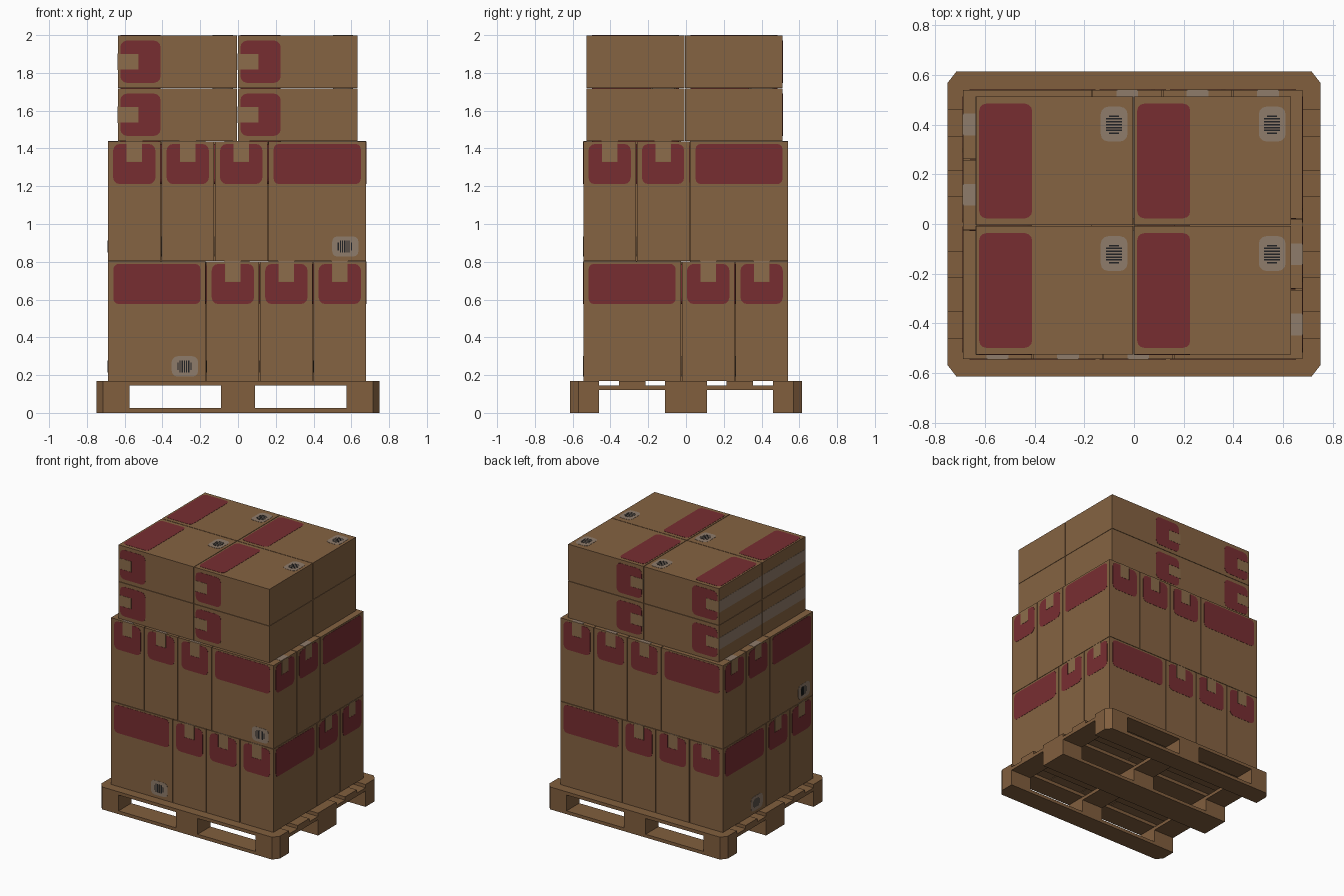
import bpy, bmesh, math
from mathutils import Vector, Matrix

if "Cube" in bpy.data.objects:
    bpy.data.objects.remove(bpy.data.objects["Cube"])


def material(name, rgb):
    m = bpy.data.materials.new(name)
    m.diffuse_color = (*rgb, 1)
    m.use_nodes = True
    m.node_tree.nodes["Principled BSDF"].inputs["Base Color"].default_value = m.diffuse_color
    return m


CARD, RED, TAPE, FLAP, INK = range(5)
mats = [material("cardboard", (0.235, 0.125, 0.054)),
        material("red print", (0.187, 0.027, 0.031)),
        material("grey tape", (0.275, 0.200, 0.145)),
        material("tan tape", (0.262, 0.152, 0.070)),
        material("dark ink", (0.015, 0.016, 0.018))]
wood = material("pallet wood", (0.220, 0.113, 0.048))

W, D, H = 0.517, 0.278, 0.632      # carton width, depth, height
PITCH = 0.283                      # spacing of narrow cartons
X, Y, Z = Vector((1, 0, 0)), Vector((0, 1, 0)), Vector((0, 0, 1))


def prism(bm, bottom, offset, mat=0):
    """Closed prism from a counter-clockwise outline pushed along offset."""
    low = [bm.verts.new(p) for p in bottom]
    high = [bm.verts.new(p + offset) for p in bottom]
    n = len(low)
    faces = [bm.faces.new(high), bm.faces.new(low[::-1])]
    for i in range(n):
        j = (i + 1) % n
        faces.append(bm.faces.new((low[i], low[j], high[j], high[i])))
    for f in faces:
        f.material_index = mat


def rounded(u0, u1, v0, v1, r, seg=3):
    """Rounded rectangle outline, starting at the upper right corner."""
    pts = []
    for k, (cu, cv) in enumerate(((u1 - r, v1 - r), (u0 + r, v1 - r),
                                  (u0 + r, v0 + r), (u1 - r, v0 + r))):
        for s in range(seg + 1):
            a = math.pi / 2 * (k + s / seg)
            pts.append((cu + r * math.cos(a), cv + r * math.sin(a)))
    return pts


def rect(u0, u1, v0, v1):
    return [(u0, v0), (u1, v0), (u1, v1), (u0, v1)]


def finish(bm, name):
    me = bpy.data.meshes.new(name)
    bm.to_mesh(me)
    bm.free()
    return me


def place(name, me, matrix=Matrix()):
    ob = bpy.data.objects.new(name, me)
    ob.matrix_world = matrix
    bpy.context.collection.objects.link(ob)


# ---- carton mesh, centred on its own middle ----
def make_carton():
    bm = bmesh.new()
    prism(bm, [Vector((x, y, -H / 2)) for x, y in rect(-W / 2, W / 2, -D / 2, D / 2)],
          Z * H, CARD)

    def plate(pts, u, v, n, dist, mat, thick=0.0015):
        prism(bm, [u * a + v * b + n * dist for a, b in pts], n * thick, mat)

    top, low = H / 2 - 0.013, H / 2 - 0.226
    # red print on the two wide faces
    for s in (1, -1):
        plate(rounded(-W / 2 + 0.028, W / 2 - 0.028, low, top, 0.028),
              X * s, Z, -Y * s, D / 2, RED)
    # notched red print and tape end on the two narrow faces
    notch = H / 2 - 0.108
    shape = rounded(-0.112, 0.112, low, top, 0.035)
    shape[4:4] = [(0.041, top), (0.041, notch), (-0.041, notch), (-0.041, top)]
    for s in (1, -1):
        plate(shape, Y * s, Z, X * s, W / 2, RED)
        plate(rect(-0.040, 0.040, notch + 0.001, H / 2), Y * s, Z, X * s, W / 2, FLAP)
    # tape over the top
    plate(rect(-W / 2, W / 2, -0.044, 0.044), X, Y, Z, H / 2, TAPE)
    # sticker with bars at the lower right of the front
    r, b = W / 2, -H / 2
    plate(rounded(r - 0.18, r - 0.04, b + 0.022, b + 0.130, 0.03), X, Z, -Y, D / 2, TAPE)
    for i in range(7):
        u = r - 0.150 + i * 0.0115
        inset = 0.012 if i in (0, 6) else 0
        plate(rect(u, u + 0.006, b + 0.044 + inset, b + 0.108 - inset),
              X, Z, -Y, D / 2, INK, 0.0022)
    me = finish(bm, "carton")
    for m in mats:
        me.materials.append(m)
    return me


carton = make_carton()
turned = Matrix.Rotation(-math.pi / 2, 4, 'Z')

# ---- two interlocked upright layers, the upper one mirrored ----
LX, LY = W + 3 * PITCH, W + 2 * PITCH
CX, CY = -0.005, -0.002
for layer, (z0, side) in enumerate(((0.17, 1), (0.805, -1)), 1):
    spots = []
    for k in range(2):             # lengthwise pair
        spots.append((-LX / 2 + W / 2, -LY / 2 + D / 2 + k * PITCH, Matrix()))
    for k in range(3):             # crosswise row of three
        spots.append((LX / 2 - D / 2 - k * PITCH, -LY / 2 + W / 2, turned))
    spots += [(-x, -y, m) for x, y, m in spots]
    for i, (x, y, m) in enumerate(spots, 1):
        loc = Matrix.Translation((CX + side * x, CY + y, z0 + H / 2))
        place(f"carton_layer{layer}_{i}", carton, loc @ m)

# ---- top cartons lying flat, their tops towards -x ----
flat = Matrix(((0, 0, -1, 0), (1, 0, 0, 0), (0, -1, 0, 0), (0, 0, 0, 1)))
for lvl, z0 in enumerate((1.4395, 1.7202), 1):
    for i, sx in enumerate((-1, 1)):
        for j, sy in enumerate((-1, 1)):
            loc = Matrix.Translation((-0.002 + sx * (H / 2 + 0.002),
                                      -0.007 + sy * (W / 2 + 0.002), z0 + D / 2))
            place(f"flat_carton_{lvl}_{i}{j}", carton, loc @ flat)

# ---- pallet, outer corners cut off ----
PX, PY = 0.75, 0.613


def slab(name, x0, x1, y0, y1, z0, z1):
    pts = []
    for i, (x, y) in enumerate(rect(x0, x1, y0, y1)):
        if abs(x) == PX and abs(y) == PY:
            a = Vector((x - math.copysign(0.035, x), y, z0))
            b = Vector((x, y - math.copysign(0.045, y), z0))
            pts += [a, b] if i in (1, 3) else [b, a]
        else:
            pts.append(Vector((x, y, z0)))
    bm = bmesh.new()
    prism(bm, pts, Z * (z1 - z0))
    me = finish(bm, name)
    me.materials.append(wood)
    place(name, me)


rows = ((-PY, -0.46), (-0.11, 0.11), (0.46, PY))
cols = ((-PX, -0.575), (-0.09, 0.09), (0.575, PX))
for j, (y0, y1) in enumerate(rows):
    slab(f"bottom_board_{j}", -PX, PX, y0, y1, 0, 0.025)
    for i, (x0, x1) in enumerate(cols):
        slab(f"pallet_block_{i}{j}", x0, x1, y0, y1, 0.025, 0.12)
for i, (x0, x1) in enumerate(cols):
    slab(f"cross_board_{i}", x0, x1, -PY, PY, 0.12, 0.145)
for j, (y0, y1) in enumerate(rows + ((-0.355, -0.215), (0.215, 0.355))):
    slab(f"deck_board_{j}", -PX, PX, y0, y1, 0.145, 0.17)
